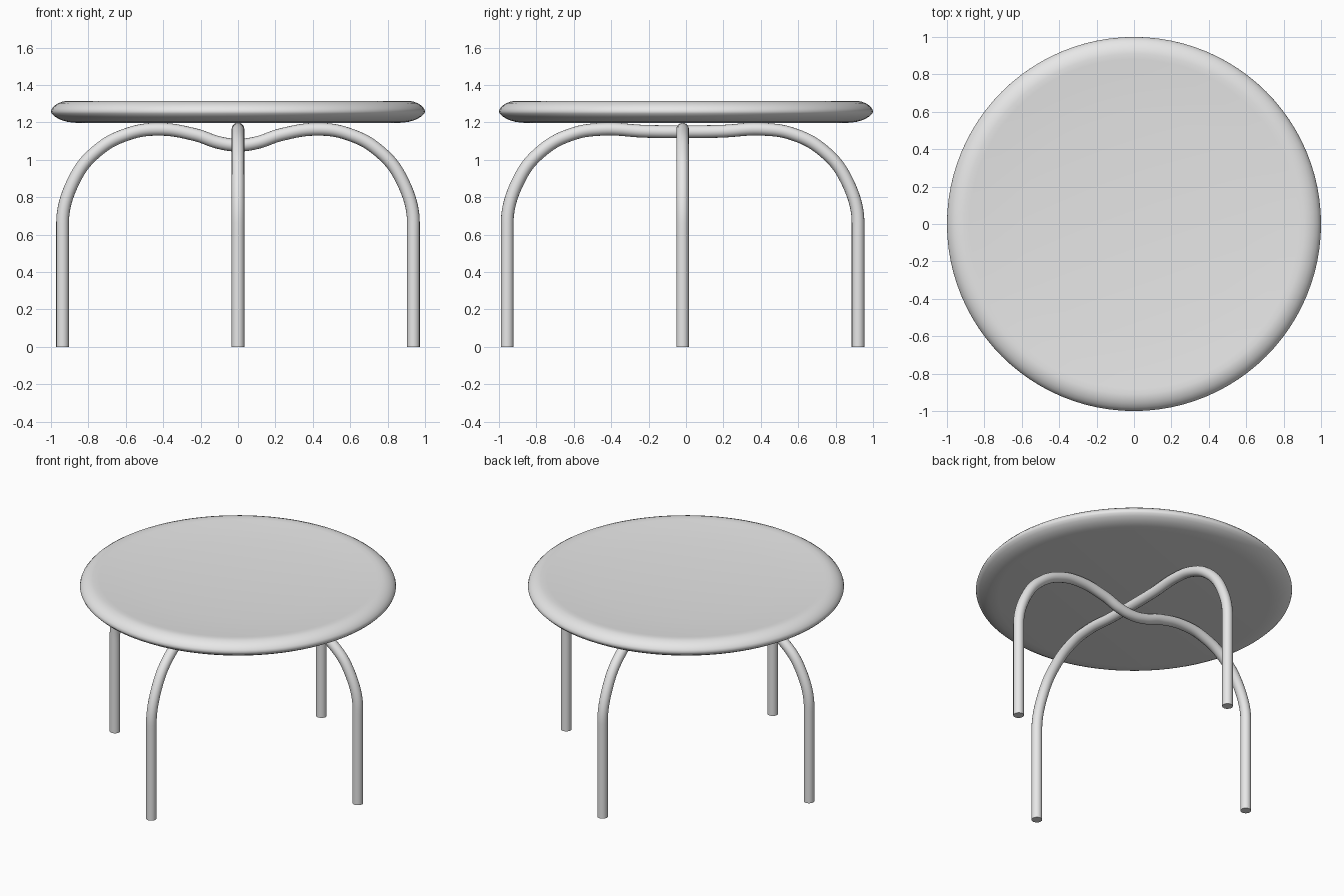
import bpy, bmesh, math
from mathutils import Vector

cube = bpy.data.objects.get("Cube")
if cube:
    bpy.data.objects.remove(cube, do_unlink=True)

# One pale grey for everything
grey = bpy.data.materials.new("pale_grey")
grey.use_nodes = True
colour = (0.8, 0.8, 0.8, 1)
grey.diffuse_color = colour
grey.node_tree.nodes["Principled BSDF"].inputs["Base Color"].default_value = colour

TUBE = 0.034      # tube radius
FOOT = 0.938      # half the distance between feet
STRAIGHT = 0.66   # height where the leg starts to bend


def smooth(obj, degrees):
    bpy.ops.object.select_all(action='DESELECT')
    obj.select_set(True)
    bpy.context.view_layer.objects.active = obj
    bpy.ops.object.shade_smooth_by_angle(angle=math.radians(degrees))


def leg_tube(name, middle, direction, offset):
    """Bent tube forming two opposite legs; middle lists (distance, height) from centre out."""
    arc = [(0.43, 1.163), (0.59, 1.137), (0.75, 1.05), (0.872, 0.9),
           (FOOT, STRAIGHT), (FOOT, 0)]
    half = middle + arc
    path = [(-d, z) for d, z in reversed(half[1:])] + half
    curve = bpy.data.curves.new(name, 'CURVE')
    curve.dimensions = '3D'
    curve.bevel_depth = TUBE
    curve.bevel_resolution = 6
    curve.resolution_u = 10
    curve.use_fill_caps = True
    spline = curve.splines.new('BEZIER')
    spline.bezier_points.add(len(path) - 1)
    axis = Vector(direction)
    for p, (d, z) in zip(spline.bezier_points, path):
        p.co = axis * d + Vector(offset) + Vector((0, 0, z))
        p.handle_left_type = p.handle_right_type = 'AUTO'
        # Keep the lower legs straight and vertical
        if abs(d) == FOOT:
            p.handle_left_type = p.handle_right_type = 'FREE'
            step = Vector((0, 0, 0.08 if d < 0 else -0.08))
            p.handle_left, p.handle_right = p.co - step, p.co + step
    obj = bpy.data.objects.new(name, curve)
    bpy.context.collection.objects.link(obj)
    bpy.ops.object.select_all(action='DESELECT')
    obj.select_set(True)
    bpy.context.view_layer.objects.active = obj
    bpy.ops.object.convert(target='MESH')
    obj = bpy.context.view_layer.objects.active
    obj.name = name
    obj.data.materials.clear()
    obj.data.materials.append(grey)
    smooth(obj, 50)


# Two crossing tubes, one dipping beneath the other
leg_tube("side_legs", [(0, 1.078), (0.1, 1.091), (0.23, 1.134)], (1, 0, 0), (0, -0.018, 0))
leg_tube("front_back_legs", [(0, 1.15), (0.2, 1.152)], (0, 1, 0), (0, -0.018, 0))

# Round top: rounded rim with a shallow dish, spun from its profile
profile = [(0, 1.197), (0.86, 1.197), (0.91, 1.202), (0.95, 1.214), (0.98, 1.231),
           (0.996, 1.247), (1, 1.258), (0.995, 1.273), (0.98, 1.29), (0.96, 1.303),
           (0.935, 1.312), (0.91, 1.315), (0.88, 1.313), (0.8, 1.306), (0.6, 1.295),
           (0.3, 1.286), (0, 1.283)]
bm = bmesh.new()
verts = [bm.verts.new((r, 0, z)) for r, z in profile]
edges = [bm.edges.new(pair) for pair in zip(verts, verts[1:])]
bmesh.ops.spin(bm, geom=verts + edges, cent=(0, 0, 0), axis=(0, 0, 1),
               angle=math.tau, steps=96, use_merge=True)
bmesh.ops.remove_doubles(bm, verts=bm.verts, dist=1e-4)
bmesh.ops.recalc_face_normals(bm, faces=bm.faces)
mesh = bpy.data.meshes.new("table_top")
bm.to_mesh(mesh)
bm.free()
mesh.materials.append(grey)
top = bpy.data.objects.new("table_top", mesh)
bpy.context.collection.objects.link(top)
smooth(top, 50)
